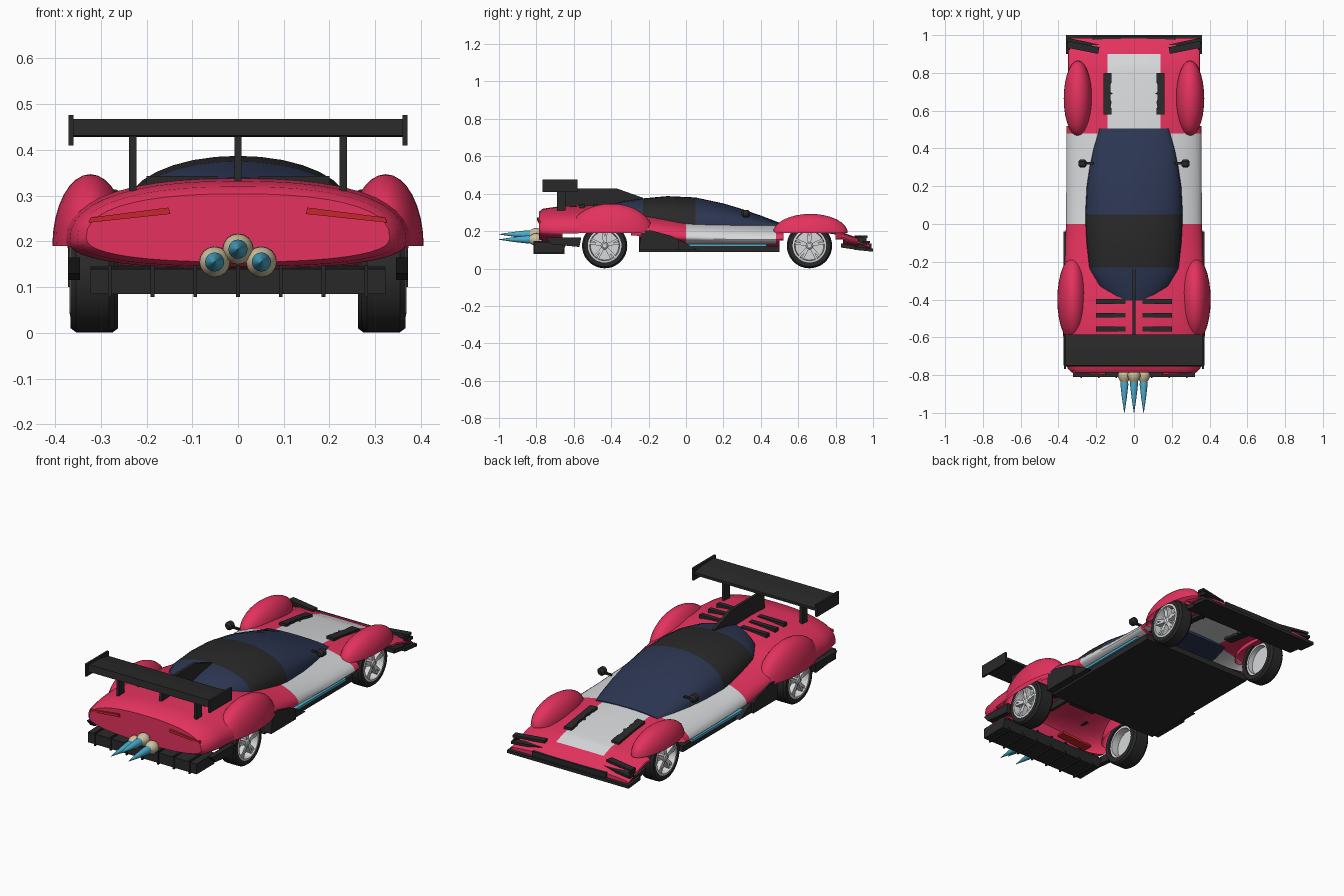
import bpy, bmesh, math
from mathutils import Matrix, Vector

if "Cube" in bpy.data.objects:
    bpy.data.objects.remove(bpy.data.objects["Cube"])

def material(name, r, g, b):
    m = bpy.data.materials.new(name)
    m.diffuse_color = (r, g, b, 1)
    m.use_nodes = True
    m.node_tree.nodes["Principled BSDF"].inputs["Base Color"].default_value = m.diffuse_color
    return m

RED = material("crimson paint", 0.78, 0.032, 0.112)
BLACK = material("black trim", 0.022, 0.022, 0.022)
NAVY = material("navy glass", 0.025, 0.037, 0.085)
WHITE = material("light grey", 0.68, 0.69, 0.70)
BLUE = material("flame blue", 0.07, 0.42, 0.62)
TAN = material("exhaust tan", 0.62, 0.53, 0.34)
LAMP = material("lamp red", 0.58, 0.02, 0.025)

def finish(name, bm, *mats, smooth=True):
    bmesh.ops.recalc_face_normals(bm, faces=bm.faces)
    me = bpy.data.meshes.new(name)
    bm.to_mesh(me)
    bm.free()
    ob = bpy.data.objects.new(name, me)
    bpy.context.collection.objects.link(ob)
    for m in mats:
        me.materials.append(m)
    if smooth:
        bpy.ops.object.select_all(action='DESELECT')
        ob.select_set(True)
        bpy.context.view_layer.objects.active = ob
        bpy.ops.object.shade_smooth_by_angle(angle=math.radians(35))
    return ob

def loft(rings, caps=True, loop=False):
    bm = bmesh.new()
    vs = [[bm.verts.new(p) for p in r] for r in rings]
    n = len(rings[0])
    for a, b in list(zip(vs, vs[1:])) + ([(vs[-1], vs[0])] if loop else []):
        for i in range(n):
            bm.faces.new((a[i], a[(i + 1) % n], b[(i + 1) % n], b[i]))
    if caps and not loop:
        bm.faces.new(vs[0])
        bm.faces.new(vs[-1])
    return bm

def box(name, x0, x1, y0, y1, z0, z1, mat, rot=0):
    bm = bmesh.new()
    bmesh.ops.create_cube(bm, size=1)
    c = Vector(((x0 + x1) / 2, (y0 + y1) / 2, (z0 + z1) / 2))
    M = Matrix.Translation(c) @ Matrix.Rotation(rot, 4, 'Z') @ Matrix.Diagonal((x1 - x0, y1 - y0, z1 - z0, 1))
    bm.transform(M)
    return finish(name, bm, mat, smooth=False)

def side_prism(name, outline, x0, x1, mat):
    return finish(name, loft([[(x, y, z) for y, z in outline] for x in (x0, x1)]), mat, smooth=False)

def lathe(name, profile, centre, axis, mat, n=32, loop=False):
    # profile holds (distance along axis, radius)
    rings = []
    for d, r in profile:
        ring = []
        for i in range(n):
            u, v = r * math.cos(math.tau * i / n), r * math.sin(math.tau * i / n)
            ring.append(Vector(centre) + Vector((d, u, v) if axis == 'X' else (u, d, v)))
        rings.append(ring)
    return finish(name, loft(rings, loop=loop), mat)

# Body stations: y, half width, bottom, belt height, top
ST = [(-.785, .332, .155, .208, .304), (-.765, .352, .145, .203, .32), (-.68, .368, .14, .2, .332),
      (-.55, .378, .14, .2, .338), (-.4, .38, .13, .2, .335), (-.2, .368, .11, .185, .295),
      (0, .36, .112, .165, .27), (.25, .358, .112, .155, .258), (.48, .358, .112, .155, .242),
      (.66, .352, .11, .165, .222), (.84, .35, .13, .16, .192), (.93, .35, .115, .135, .16),
      (.985, .35, .102, .112, .132)]

def body_z(x, y):
    for a, b in zip(ST, ST[1:]):
        if a[0] <= y <= b[0]:
            t = (y - a[0]) / (b[0] - a[0])
            w, _, belt, top = [p + (q - p) * t for p, q in zip(a[1:], b[1:])]
            return belt + (top - belt) * max(0, 1 - (abs(x) / w) ** 2.4) ** (1 / 2.4)

def section(y, w, zb, belt, top, n=44):
    e = 1 if -.1 < y < .5 else 2 / 2.4
    pts = []
    for i in range(n):
        a = math.tau * i / n
        c, s = math.cos(a), math.sin(a)
        h = top - belt if s > 0 else belt - zb
        pts.append((math.copysign(w * abs(c) ** e, c), y, belt + math.copysign(h * abs(s) ** e, s)))
    return pts

# Body shell with painted hood and side panels, open at the wheel wells
WELLS = ((-.575, -.295), (.52, .8))
bm = loft([section(*s) for s in ST])
cuts = [((.14, 0, 0), (1, 0, 0)), ((-.14, 0, 0), (1, 0, 0)), ((0, 0, .135), (0, 0, 1)), ((0, 0, .19), (0, 0, 1))]
cuts += [((0, y, 0), (0, 1, 0)) for y in (.9, .5, -.25, -.66) + WELLS[0] + WELLS[1]]
for co, no in cuts:
    bmesh.ops.bisect_plane(bm, geom=bm.verts[:] + bm.edges[:] + bm.faces[:], plane_co=co, plane_no=no)
bmesh.ops.recalc_face_normals(bm, faces=bm.faces)
gone = []
for f in bm.faces:
    c = f.calc_center_median()
    hood = abs(c.x) < .14 and .5 < c.y < .9 and c.z > .16
    flank = abs(c.x) > .2 and 0 < c.y < .48 and c.z > .135
    f.material_index = 1 if hood or flank else 0
    well = c.z < .19 and abs(c.x) > .25 and any(a < c.y < b for a, b in WELLS)
    under = f.normal.z < -.6 and (-.66 < c.y < -.25 or .5 < c.y < .84)
    if well or under:
        gone.append(f)
bmesh.ops.delete(bm, geom=gone, context='FACES')
finish("body", bm, RED, WHITE)

# Canopy with a black roof band
CAN = [(.505, .185, .225, .243), (.4, .215, .225, .283), (.3, .235, .23, .318), (.2, .25, .232, .348),
       (.05, .258, .235, .38), (-.1, .252, .25, .387), (-.23, .24, .26, .375), (-.33, .195, .27, .36),
       (-.405, .1, .28, .34)]
rings = []
for y, w, zb, zt in CAN:
    rings.append([(w * math.cos(math.pi * i / 16), y, zb + (zt - zb) * math.sin(math.pi * i / 16) ** .85
                   if 0 < i < 16 else zb) for i in range(17)])
bm = loft(rings)
for f in bm.faces:
    f.material_index = int(-.23 < f.calc_center_median().y < .05)
finish("canopy", bm, NAVY, BLACK)

# Fenders: open half ellipsoids
def fender(name, s, x, y, rx, ry, h):
    bm = bmesh.new()
    bmesh.ops.create_uvsphere(bm, u_segments=28, v_segments=16, radius=1)
    bmesh.ops.bisect_plane(bm, geom=bm.verts[:] + bm.edges[:] + bm.faces[:], plane_co=(0, 0, 0),
                           plane_no=(0, 0, 1), clear_inner=True)
    bm.transform(Matrix.Translation((s * x, y, .19)) @ Matrix.Diagonal((rx, ry, h, 1)))
    finish(name, bm, RED)

# Wheels: tyre, rim, disc, hub and paired spokes
def wheel(tag, s, y, x0, x1):
    c = (0, y, .122)
    lathe(tag + "_tyre", [(s * x0, .088), (s * x0, .112), (s * (x0 + .012), .121), (s * (x1 - .012), .121),
                          (s * x1, .112), (s * x1, .088)], c, 'X', BLACK, 36, loop=True)
    lathe(tag + "_rim", [(s * (x0 + .01), .09), (s * x1, .09), (s * (x1 + .002), .08), (s * (x1 - .025), .076),
                         (s * (x0 + .01), .076)], c, 'X', WHITE, 36, loop=True)
    lathe(tag + "_disc", [(s * (x1 - .045), .078), (s * (x1 - .035), .078)], c, 'X', WHITE, 36)
    lathe(tag + "_hub", [(s * (x1 - .04), .02), (s * (x1 - .006), .02), (s * x1, .012)], c, 'X', WHITE, 16)
    for k in range(10):
        a = math.tau * (k // 2) / 5 + math.pi / 2 + (.13 if k % 2 else -.13)
        bm = bmesh.new()
        bmesh.ops.create_cube(bm, size=1)
        bm.transform(Matrix.Translation((s * (x1 - .018), y, .122)) @ Matrix.Rotation(a, 4, 'X')
                     @ Matrix.Translation((0, .046, 0)) @ Matrix.Diagonal((.026, .066, .012, 1)))
        finish(tag + "_spoke", bm, WHITE, smooth=False)

for s, side in ((-1, "left"), (1, "right")):
    fender(side + "_rear_fender", s, .323, -.4, .083, .225, .157)
    fender(side + "_front_fender", s, .297, .665, .075, .2, .102)
    wheel(side + "_rear_wheel", s, -.435, .27, .366)
    wheel(side + "_front_wheel", s, .66, .262, .345)

    # Side flares, sills and rear skirts
    side_prism(side + "_side_flare", [(-.25, .1), (-.04, .1), (-.04, .155), (-.08, .175), (-.19, .205), (-.24, .2)],
               s * .3, s * .372, BLACK)
    side_prism(side + "_flare_tip", [(-.05, .1), (.06, .1), (-.01, .14), (-.05, .16)], s * .3, s * .36, BLACK)
    side_prism(side + "_rear_skirt", [(-.75, .165), (-.72, .13), (-.57, .115), (-.56, .165)],
               s * .345, s * .372, BLACK)
    box(side + "_sill_light", *sorted((s * .31, s * .342)), 0, .43, .118, .131, BLUE)

    # Mirrors on short arms
    lathe(side + "_mirror", [(-.022, .011), (-.012, .021), (.012, .021), (.022, .011)],
          (s * .272, .32, .293), 'Y', BLACK, 14)
    box(side + "_mirror_arm", *sorted((s * .215, s * .27)), .315, .327, .282, .292, BLACK)

    # Hood vents with a toothed inner edge
    edge = [(.118, .58), (.118, .61), (.124, .62), (.119, .645), (.124, .66), (.124, .685), (.112, .69),
            (.124, .70), (.124, .74), (.118, .75), (.118, .8), (.162, .8), (.162, .58)]
    finish(side + "_hood_vent", loft([[(s * x, y, body_z(x, y) + d) for x, y in edge] for d in (-.014, .013)]),
           BLACK, smooth=False)

    # Rear deck louvres
    for y in (-.41, -.483, -.556):
        z = body_z(.12, y)
        box(side + "_louvre", *sorted((s * .045, s * .2)), y - .013, y + .013, z - .02, z + .009, BLACK)

    # Front canards
    for z, y in ((.17, .935), (.142, .95)):
        box(side + "_canard", *sorted((s * .185, s * .355)), y - .018, y + .018, z - .006, z + .006,
            BLACK, rot=s * .2)
    box(side + "_canard_post", *sorted((s * .338, s * .346)), .92, .965, .1, .17, BLACK)

    # Wing supports and end plates
    box(side + "_wing_post", *sorted((s * .222, s * .238)), -.69, -.645, .31, .44, BLACK)
    box(side + "_wing_end_plate", *sorted((s * .36, s * .371)), -.768, -.58, .41, .476, BLACK)

    # Tail lamps slanting down outwards
    lamp = [(.148, .26), (.152, .274), (.322, .252), (.326, .241)]
    finish(side + "_tail_lamp", loft([[(s * x, y + (x - .15) * .05, z) for x, z in lamp] for y in (-.797, -.74)]),
           LAMP, smooth=False)

# Floor, splitter and nose bar
box("floor", -.332, .332, -.25, .5, .088, .12, BLACK)
side_prism("splitter_plate", [(.83, .112), (.93, .098), (.97, .094), (.97, .11), (.83, .135)], -.345, .345, BLACK)
side_prism("splitter_lip", [(.9, .1), (1, .09), (1, .106), (.9, .118)], -.36, .36, BLACK)
box("nose_bar", -.22, .22, .972, .992, .105, .134, BLACK)

# Rear wing and spine fin
side_prism("wing_blade", [(-.755, .432), (-.75, .468), (-.66, .464), (-.585, .452), (-.585, .438), (-.66, .428)],
           -.362, .362, BLACK)
side_prism("spine_fin", [(-.66, .3), (-.65, .428), (-.37, .428), (-.23, .378), (-.23, .34), (-.4, .3)],
           -.008, .008, BLACK)

# Diffuser with strakes
side_prism("diffuser", [(-.81, .085), (-.81, .14), (-.66, .145), (-.64, .13), (-.66, .085)], -.322, .322, BLACK)
for i in range(-3, 4):
    box("diffuser_strake", i * .0935 - .004, i * .0935 + .004, -.815, -.65, .078, .148, BLACK)

# Exhaust nozzles with flames
for x, z in ((-.051, .155), (0, .183), (.051, .155)):
    lathe("exhaust_pipe", [(-.8, .026), (-.74, .026)], (x, 0, z), 'Y', WHITE, 16)
    lathe("exhaust_nozzle", [(-.84, .017), (-.825, .026), (-.81, .033), (-.795, .034), (-.78, .026)],
          (x, 0, z), 'Y', TAN, 16)
    lathe("flame", [(-1, .001), (-.92, .013), (-.85, .021), (-.825, .019)], (x, 0, z), 'Y', BLUE, 16)
